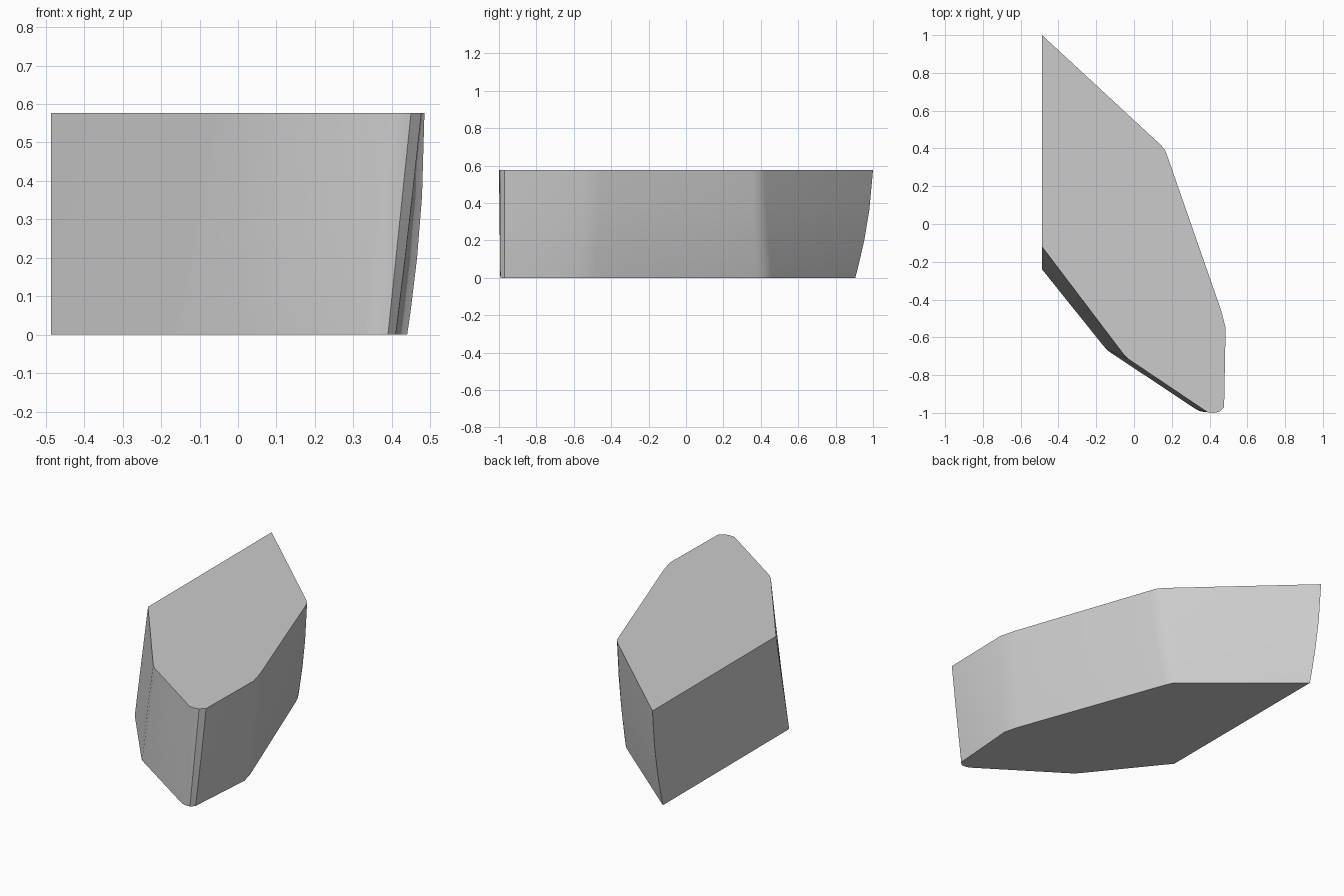
import bpy, bmesh

if "Cube" in bpy.data.objects:
    bpy.data.objects.remove(bpy.data.objects["Cube"])

HEIGHT = 0.577

# Plan outline: (bottom x, bottom y, top x, top y, flank bulge 0..1)
OUTLINE = [
    (-0.487, -0.24, -0.487, -0.12, 0.0),
    (-0.17, -0.635, -0.055, -0.69, 0.0),
    (-0.14, -0.67, -0.03, -0.715, 0.0),
    (0.33, -0.982, 0.39, -0.997, 0.0),
    (0.355, -0.993, 0.42, -1.0, 0.0),
    (0.39, -0.993, 0.45, -0.995, 0.0),
    (0.41, -0.97, 0.477, -0.97, 0.1),
    (0.44, -0.57, 0.485, -0.55, 1.0),
    (0.42, -0.49, 0.462, -0.46, 0.9),
    (0.10, 0.385, 0.18, 0.35, 0.7),
    (0.08, 0.43, 0.165, 0.39, 0.7),
    (0.045, 0.46, 0.14, 0.42, 0.7),
    (-0.487, 0.905, -0.487, 1.0, 0.7),
]
LEVELS = [0.0, 0.06, 0.2, 0.36, HEIGHT]


def ring_points(z):
    t = z / HEIGHT
    pts = []
    for bx, by, tx, ty, bulge in OUTLINE:
        f = t + bulge * t * (1 - t)
        pts.append((bx + (tx - bx) * f, by + (ty - by) * f, z))
    return pts


# Solid block lofted from the base outline to the top outline
bm = bmesh.new()
rings = [[bm.verts.new(p) for p in ring_points(z)] for z in LEVELS]
n = len(OUTLINE)
for lower, upper in zip(rings, rings[1:]):
    for i in range(n):
        j = (i + 1) % n
        bm.faces.new((lower[i], lower[j], upper[j], upper[i]))
bm.faces.new(rings[0][::-1])
bm.faces.new(rings[-1])
bmesh.ops.recalc_face_normals(bm, faces=bm.faces)

mesh = bpy.data.meshes.new("faceted_block")
bm.to_mesh(mesh)
bm.free()
block = bpy.data.objects.new("faceted_block", mesh)
bpy.context.collection.objects.link(block)

# Soft flanks, crisp rims
bpy.context.view_layer.objects.active = block
block.select_set(True)
bpy.ops.object.shade_smooth_by_angle(angle=0.5)
